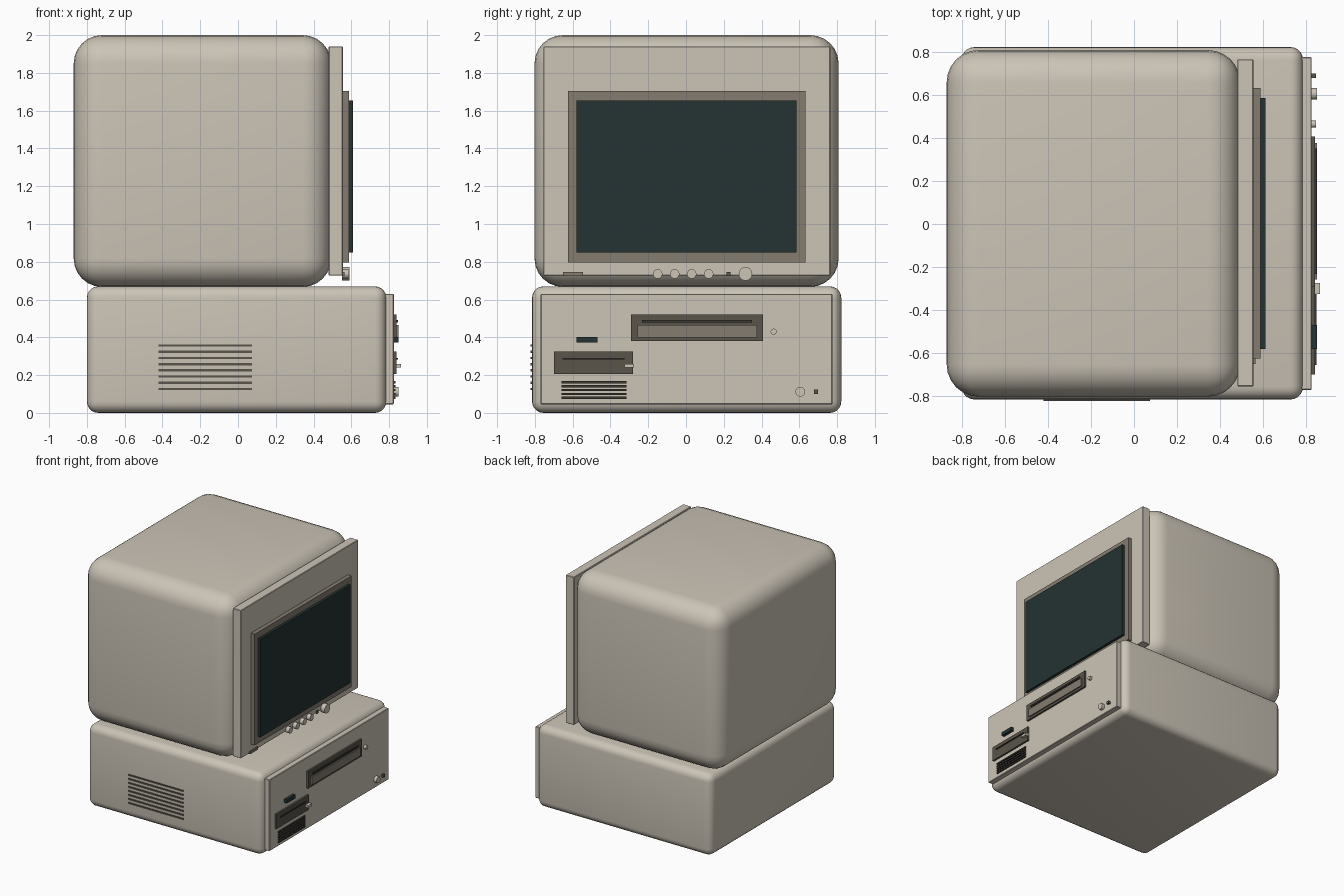
import bpy
import math

old = bpy.data.objects.get("Cube")
if old:
    bpy.data.objects.remove(old, do_unlink=True)


def material(name, rgb):
    m = bpy.data.materials.new(name)
    m.use_nodes = True
    colour = (*rgb, 1)
    m.diffuse_color = colour
    m.node_tree.nodes["Principled BSDF"].inputs["Base Color"].default_value = colour
    return m


beige = material("beige plastic", (0.60, 0.55, 0.47))
taupe = material("taupe trim", (0.23, 0.20, 0.16))
dark = material("dark drive", (0.10, 0.09, 0.07))
black = material("slot black", (0.045, 0.04, 0.033))
glass = material("screen glass", (0.018, 0.032, 0.032))


def box(name, x, y, z, mat, bevel=0, segments=5):
    """Box from (min, max) ranges, with optional rounded edges."""
    bpy.ops.mesh.primitive_cube_add(size=1, location=[sum(r) / 2 for r in (x, y, z)])
    ob = bpy.context.object
    ob.name = name
    ob.scale = [r[1] - r[0] for r in (x, y, z)]
    bpy.ops.object.transform_apply(location=False, rotation=False, scale=True)
    ob.data.materials.append(mat)
    if bevel:
        mod = ob.modifiers.new("rounding", "BEVEL")
        mod.width = bevel
        mod.segments = segments
        bpy.ops.object.modifier_apply(modifier=mod.name)
        bpy.ops.object.shade_smooth_by_angle(angle=math.radians(35))
    return ob


def knob(name, x, y, z, radius, mat=beige):
    """Round knob pointing along +x."""
    bpy.ops.mesh.primitive_cylinder_add(
        vertices=24, radius=radius, depth=x[1] - x[0],
        location=(sum(x) / 2, y, z), rotation=(0, math.pi / 2, 0))
    ob = bpy.context.object
    ob.name = name
    ob.data.materials.append(mat)
    bpy.ops.object.shade_smooth_by_angle(angle=math.radians(35))


# Main housings
box("base_case", (-0.80, 0.785), (-0.815, 0.822), (0, 0.67), beige, 0.06)
box("monitor_case", (-0.87, 0.493), (-0.802, 0.808), (0.667, 2.0), beige, 0.15, 6)

# Monitor face
box("monitor_bezel", (0.48, 0.555), (-0.755, 0.765), (0.727, 1.94), beige, 0.004, 1)
box("screen_frame", (0.55, 0.588), (-0.625, 0.632), (0.795, 1.705), taupe)
box("screen", (0.58, 0.61), (-0.58, 0.585), (0.85, 1.655), glass)
box("monitor_badge_plate", (0.55, 0.565), (-0.65, -0.545), (0.725, 0.746), taupe)

# Monitor controls
for i in range(4):
    knob(f"monitor_knob_{i + 1}", (0.55, 0.585), -0.15 + 0.09 * i, 0.736, 0.025)
box("monitor_lamp", (0.55, 0.565), (0.215, 0.236), (0.725, 0.747), dark)
knob("monitor_large_knob", (0.55, 0.59), 0.315, 0.736, 0.036)

# Base front panel
box("base_front_panel", (0.77, 0.825), (-0.77, 0.775), (0.045, 0.63), beige, 0.004, 1)

# Upper drive
box("upper_drive", (0.82, 0.84), (-0.29, 0.407), (0.38, 0.52), dark)
box("upper_drive_door", (0.835, 0.85), (-0.258, 0.375), (0.398, 0.465), taupe)
box("upper_drive_slot", (0.835, 0.848), (-0.233, 0.35), (0.479, 0.491), black)
knob("upper_drive_button", (0.82, 0.845), 0.464, 0.43, 0.016)

# Lower drive
box("lower_drive", (0.82, 0.84), (-0.70, -0.28), (0.205, 0.325), dark)
box("lower_drive_slot", (0.835, 0.848), (-0.655, -0.325), (0.283, 0.291), black)
box("lower_drive_lever", (0.835, 0.864), (-0.325, -0.275), (0.24, 0.26), beige)
box("display_window", (0.82, 0.85), (-0.58, -0.468), (0.372, 0.402), glass)

# Base controls
knob("power_knob", (0.82, 0.85), 0.605, 0.112, 0.026)
box("power_lamp", (0.82, 0.845), (0.677, 0.698), (0.101, 0.123), dark)

# Front grille and side vents
for i in range(5):
    z = 0.08 + 0.0205 * i
    box(f"front_grille_{i + 1}", (0.82, 0.834), (-0.66, -0.315), (z - 0.006, z + 0.006), black)
for i in range(8):
    z = 0.127 + 0.0328 * i
    box(f"side_vent_{i + 1}", (-0.42, 0.075), (-0.822, -0.81), (z - 0.006, z + 0.006), dark)
